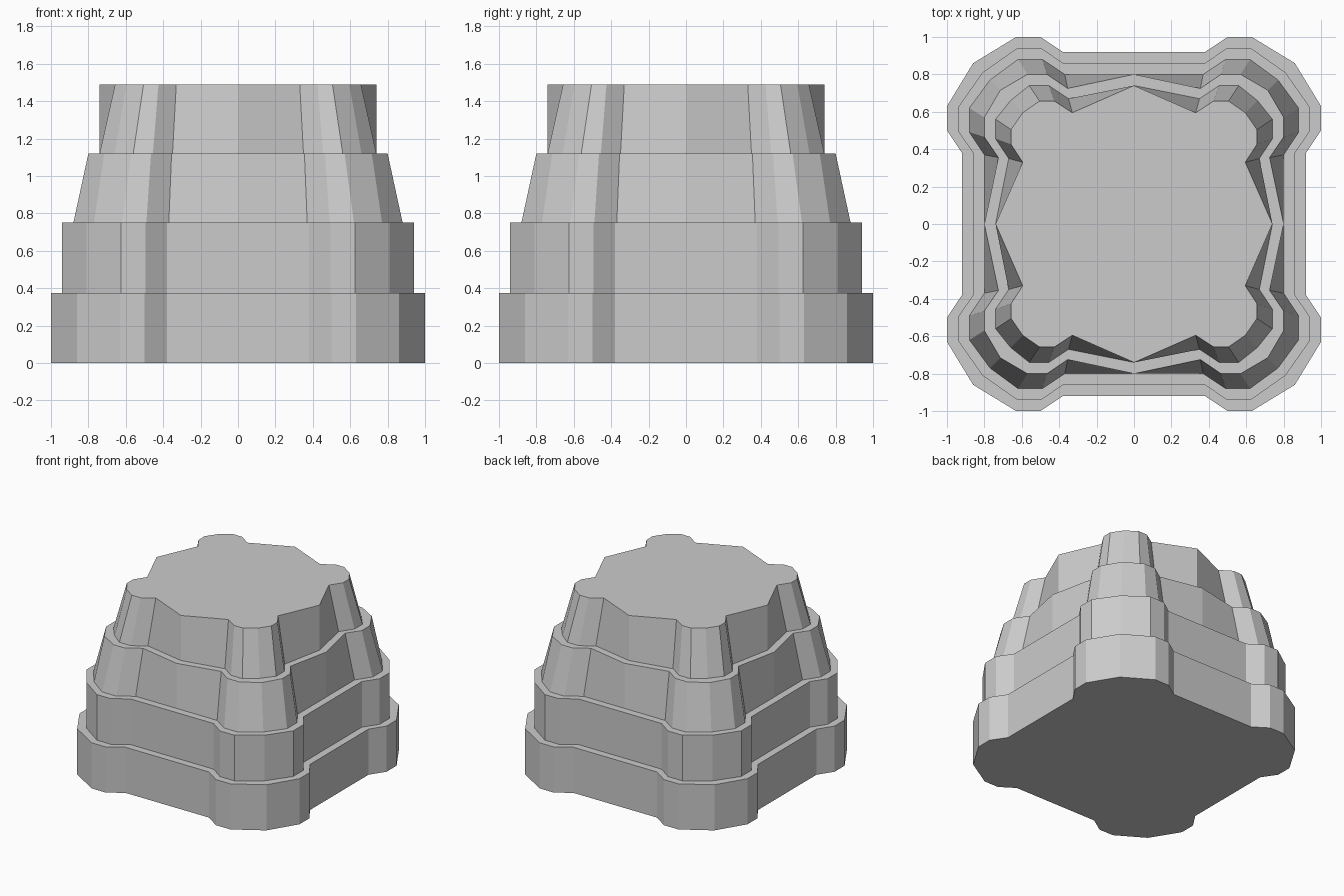
import bpy, bmesh

if "Cube" in bpy.data.objects:
    bpy.data.objects.remove(bpy.data.objects["Cube"])


def outline(mid, a, f, b, m, c, d):
    """Notched square outline: one side plus one bulged corner, turned four times."""
    half = [(a, f), (b, m), (c, m)]
    quarter = [(0, mid)] + half + [(d, d)] + [(y, x) for x, y in reversed(half)]
    pts = []
    for _ in range(4):
        pts += quarter
        quarter = [(y, -x) for x, y in quarter]
    return pts


# Height and outline: side middle, notch x/y, bulge start, bulge reach, bulge end, diagonal
foot = (0.92, 0.38, 0.92, 0.50, 1.00, 0.63, 0.86)
second = (0.86, 0.38, 0.86, 0.495, 0.94, 0.625, 0.81)
levels = [
    (0.0, foot), (0.375, foot),
    (0.375, second), (0.75, second),
    (0.75, (0.80, 0.37, 0.80, 0.49, 0.88, 0.62, 0.77)),
    (1.12, (0.80, 0.355, 0.725, 0.465, 0.80, 0.57, 0.715)),
    (1.12, (0.74, 0.35, 0.67, 0.455, 0.74, 0.56, 0.66)),
    (1.49, (0.74, 0.33, 0.595, 0.425, 0.657, 0.505, 0.595)),
]

# Stepped pedestal: tiers and ledges lofted as one closed shell
bm = bmesh.new()
rings = [[bm.verts.new((x, y, z)) for x, y in outline(*o)] for z, o in levels]
for low, high in zip(rings, rings[1:]):
    n = len(low)
    for i in range(n):
        j = (i + 1) % n
        bm.faces.new((low[i], low[j], high[j], high[i]))
bm.faces.new(rings[0])
bm.faces.new(rings[-1])
bmesh.ops.recalc_face_normals(bm, faces=bm.faces)

mesh = bpy.data.meshes.new("stepped_pedestal")
bm.to_mesh(mesh)
bm.free()
bpy.context.collection.objects.link(bpy.data.objects.new("stepped_pedestal", mesh))
